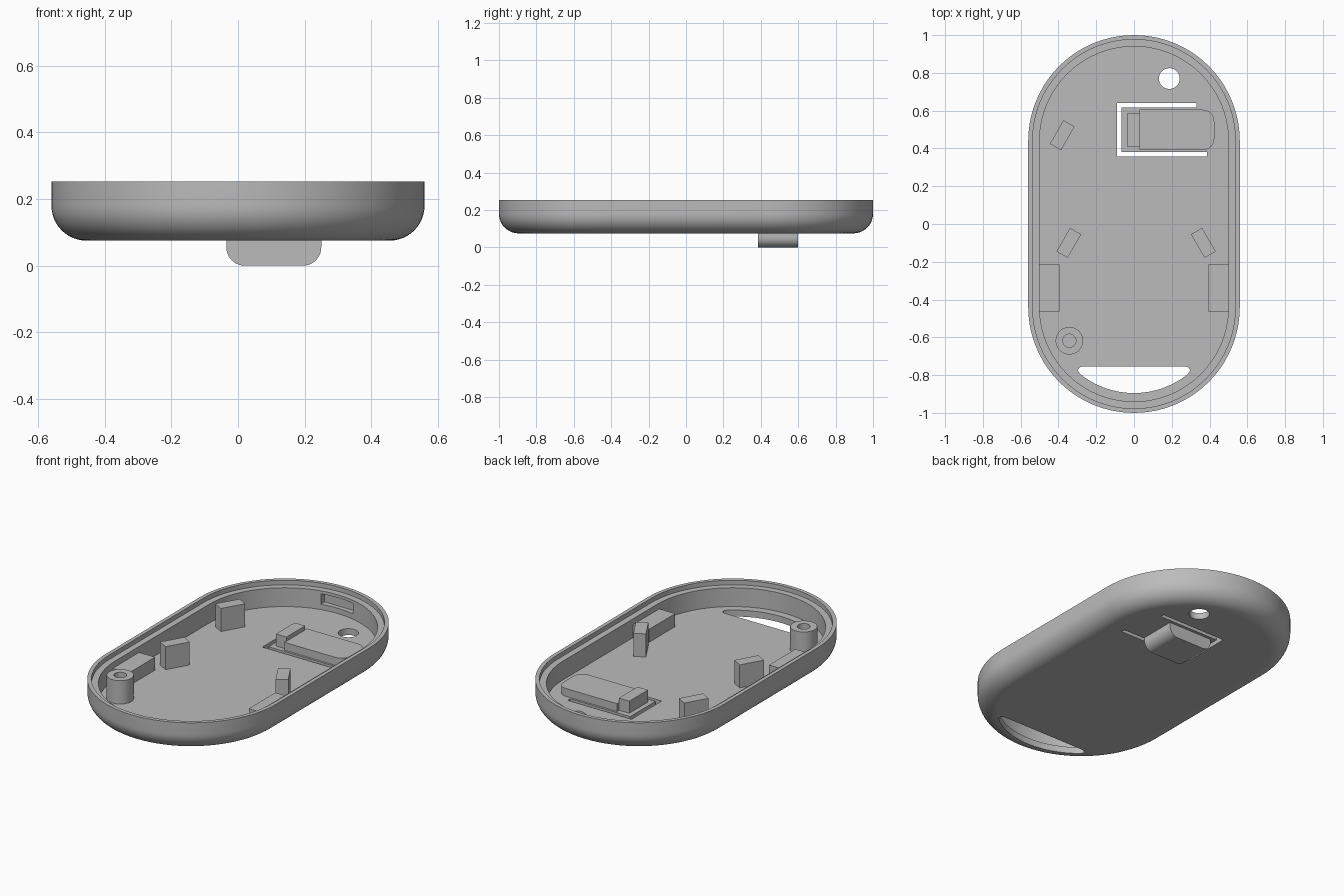
import bpy, bmesh, math
from mathutils import Matrix, Vector

cube = bpy.data.objects.get("Cube")
if cube:
    bpy.data.objects.remove(cube, do_unlink=True)

grey = bpy.data.materials.new("plain grey")
grey.use_nodes = True
grey.diffuse_color = (0.5, 0.5, 0.5, 1)
grey.node_tree.nodes["Principled BSDF"].inputs["Base Color"].default_value = (0.5, 0.5, 0.5, 1)

BASE, FLOOR, RIM = 0.075, 0.113, 0.252
HALF = 0.44          # half length of the straight sides


def finish(name, bm):
    bmesh.ops.recalc_face_normals(bm, faces=bm.faces)
    mesh = bpy.data.meshes.new(name)
    bm.to_mesh(mesh)
    bm.free()
    mesh.materials.append(grey)
    ob = bpy.data.objects.new(name, mesh)
    bpy.context.collection.objects.link(ob)
    return ob


def prism(name, outline, low, high, matrix=Matrix()):
    """Extrude a flat outline from low to high, then place it."""
    bm = bmesh.new()
    face = bm.faces.new([bm.verts.new((x, y, low)) for x, y in outline])
    ext = bmesh.ops.extrude_face_region(bm, geom=[face])["geom"]
    top = [v for v in ext if isinstance(v, bmesh.types.BMVert)]
    bmesh.ops.translate(bm, verts=top, vec=(0, 0, high - low))
    bm.transform(matrix)
    return finish(name, bm)


def rect(x0, x1, y0, y1):
    return [(x0, y0), (x1, y0), (x1, y1), (x0, y1)]


def arc(cx, cy, r, start, end, n):
    angles = [math.radians(start + (end - start) * i / n) for i in range(n + 1)]
    return [(cx + r * math.cos(a), cy + r * math.sin(a)) for a in angles]


def circle(cx, cy, r, n=40):
    return arc(cx, cy, r, 0, 360, n)[:-1]


def stadium(r, n=40):
    return arc(0, HALF, r, 0, 180, n) + arc(0, -HALF, r, 180, 360, n)


def cut(target, cutters):
    for cutter in cutters:
        mod = target.modifiers.new("cut", 'BOOLEAN')
        mod.operation, mod.solver, mod.object = 'DIFFERENCE', 'EXACT', cutter
        bpy.context.view_layer.update()
        graph = bpy.context.evaluated_depsgraph_get()
        mesh = bpy.data.meshes.new_from_object(target.evaluated_get(graph))
        target.modifiers.clear()
        target.data = mesh
        bpy.data.objects.remove(cutter, do_unlink=True)


def smooth(ob):
    bpy.ops.object.select_all(action='DESELECT')
    ob.select_set(True)
    bpy.context.view_layer.objects.active = ob
    bpy.ops.object.shade_smooth_by_angle(angle=math.radians(30))
    for p in ob.data.polygons:
        if abs(p.normal.z) > 0.999:
            p.use_smooth = False


# Shell: a wall section swept round the stadium outline
section = arc(0.455, BASE + 0.105, 0.105, -90, 0, 12)
section += [(0.56, RIM), (0.537, RIM), (0.537, 0.225), (0.5, 0.225), (0.5, FLOOR)]
bm = bmesh.new()
rings = [[bm.verts.new((x, y, z)) for x, y in stadium(r)] for r, z in section]
for a, b in zip(rings, rings[1:]):
    for i in range(len(a)):
        j = (i + 1) % len(a)
        bm.faces.new((a[i], a[j], b[j], b[i]))
bm.faces.new(rings[0])
bm.faces.new(rings[-1])
shell = finish("shell", bm)

# Openings: latch slot, round hole, crescent opening and recess in the end wall
slot = [(-0.09, 0.357), (0.387, 0.357), (0.387, 0.38), (-0.065, 0.38),
        (-0.065, 0.617), (0.33, 0.617), (0.33, 0.64), (-0.09, 0.64)]
crescent = arc(0, -HALF, 0.455, 231, 309, 24)
crescent += [(0.297, -0.775), (0.29, -0.76), (0.275, -0.755),
             (-0.275, -0.755), (-0.29, -0.76), (-0.297, -0.775)]
cut(shell, [
    prism("slot_cutter", slot, 0, 0.2),
    prism("hole_cutter", circle(0.187, 0.77, 0.055), 0, 0.2),
    prism("crescent_cutter", crescent, 0, 0.2),
    prism("recess_cutter", rect(-0.105, 0.105, 0.85, 0.965), 0.145, 0.207),
])
smooth(shell)

# Latch: rounded push button below, thumb plate and stop block inside
button = arc(0.02, 0.055, 0.055, 180, 270, 10) + arc(0.195, 0.055, 0.055, 270, 360, 10)
button += [(0.25, 0.1), (-0.035, 0.1)]
stand = Matrix.Rotation(math.pi / 2, 4, 'X')
smooth(prism("latch_button", button, -0.6, -0.386, stand))
plate = [(0.03, 0.392)] + arc(0.365, 0.452, 0.06, -90, 0, 8)
plate += arc(0.365, 0.545, 0.06, 0, 90, 8) + [(0.03, 0.605)]
smooth(prism("latch_plate", plate, 0.1, 0.16))
prism("latch_block", rect(-0.037, 0.032, 0.41, 0.585), 0.1, 0.185)

# Angled locating blocks
for name, x, y, turn in (("back_right_block", -0.38, 0.47, -30),
                         ("front_right_block", -0.345, -0.1, -30),
                         ("front_left_block", 0.367, -0.1, 30)):
    place = Matrix.Translation((x, y, 0)) @ Matrix.Rotation(math.radians(turn), 4, 'Z')
    prism(name, rect(-0.034, 0.034, -0.072, 0.072), 0.1, 0.25, place)

# Low ledges against the side walls
for name, side in (("right_ledge", -1), ("left_ledge", 1)):
    prism(name, rect(side * 0.395, side * 0.505, -0.463, -0.215), 0.1, 0.19)

# Screw post with a blind hole
post = prism("screw_post", circle(-0.342, -0.618, 0.073), 0.1, RIM)
cut(post, [prism("post_cutter", circle(-0.342, -0.618, 0.035), 0.13, 0.3)])
smooth(post)
